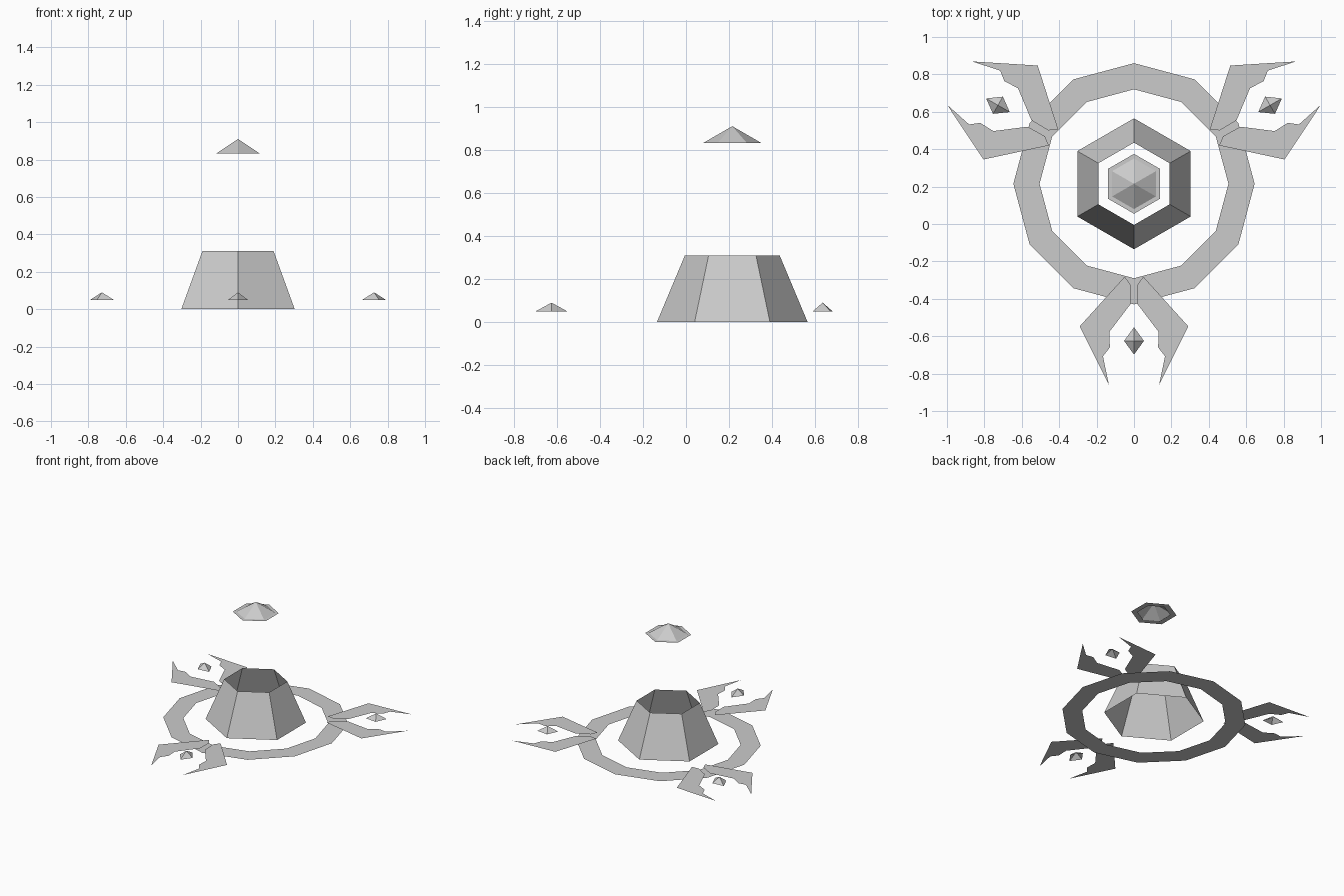
import bpy
import bmesh
from math import sin, cos, pi, radians
from mathutils import Matrix, Vector

cube = bpy.data.objects.get("Cube")
if cube:
    bpy.data.objects.remove(cube, do_unlink=True)

CENTRE = Vector((0, 0.215, 0))   # shared axis of ring, pedestal and gem

grey = bpy.data.materials.new("stone_grey")
grey.use_nodes = True
grey.diffuse_color = (0.6, 0.6, 0.6, 1)
bsdf = grey.node_tree.nodes["Principled BSDF"]
bsdf.inputs["Base Color"].default_value = grey.diffuse_color
bsdf.inputs["Roughness"].default_value = 0.8


def make_object(name, bm, turn=0):
    """Turn the part about the shared axis, then move it into place."""
    bm.transform(Matrix.Translation(CENTRE) @ Matrix.Rotation(turn, 4, "Z"))
    mesh = bpy.data.meshes.new(name)
    bm.to_mesh(mesh)
    bm.free()
    mesh.materials.append(grey)
    obj = bpy.data.objects.new(name, mesh)
    bpy.context.collection.objects.link(obj)
    return obj


def loop(bm, sides, radius, z):
    """A ring of vertices with one corner towards the back."""
    return [bm.verts.new((radius * sin(-2 * pi * i / sides),
                          radius * cos(2 * pi * i / sides), z))
            for i in range(sides)]


def band(name, sides, outer, z_outer, inner, z_inner):
    """An open strip between two polygon loops."""
    bm = bmesh.new()
    a = loop(bm, sides, outer, z_outer)
    b = loop(bm, sides, inner, z_inner)
    for i in range(sides):
        j = (i + 1) % sides
        bm.faces.new((a[i], a[j], b[j], b[i]))
    return make_object(name, bm)


def pyramid(bm, base, apex):
    tip = bm.verts.new(apex)
    for i, v in enumerate(base):
        bm.faces.new((v, base[(i + 1) % len(base)], tip))


# Flat ground ring and open hexagonal pedestal
band("ground_ring", 12, 0.645, 0.0, 0.505, 0.0)
band("pedestal", 6, 0.35, 0.0, 0.22, 0.31)

# Floating gem with its flat rim
band("gem_rim", 6, 0.16, 0.83, 0.115, 0.83)
bm = bmesh.new()
pyramid(bm, loop(bm, 6, 0.135, 0.832), (0, 0, 0.91))
make_object("floating_gem", bm)

# Three pairs of flat claws, each holding a small crystal
CLAW = [(0.134, -1.076), (0.29, -0.762), (0.05, -0.497), (0.018, -0.54),
        (0.02, -0.645), (0.132, -0.792), (0.129, -0.875), (0.166, -0.922)]

for k, place in enumerate(("front", "left", "right")):
    turn = radians(120 * k)
    for side, sign in (("a", 1), ("b", -1)):
        bm = bmesh.new()
        face = bm.faces.new([bm.verts.new((sign * x, y, 0.03)) for x, y in CLAW])
        face.normal_update()
        if face.normal.z < 0:
            face.normal_flip()
        make_object(f"{place}_claw_{side}", bm, turn)

    bm = bmesh.new()
    base = [bm.verts.new((0.053 * cos(i * pi / 2),
                          0.073 * sin(i * pi / 2) - 0.84, 0.05))
            for i in range(4)]
    pyramid(bm, base, (0, -0.84, 0.09))
    make_object(f"{place}_crystal", bm, turn)
